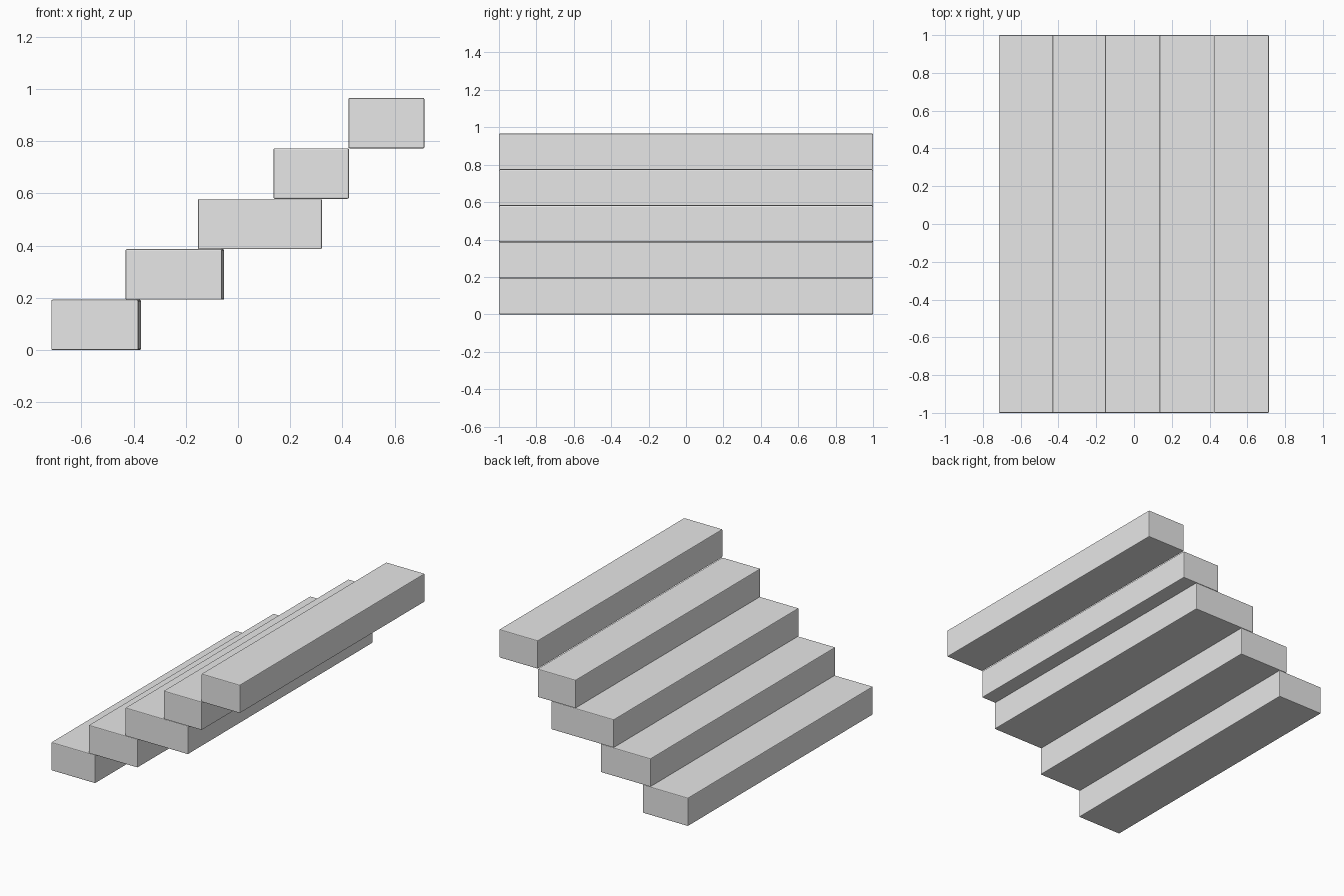
import bpy
import bmesh

cube = bpy.data.objects.get("Cube")
if cube:
    bpy.data.objects.remove(cube, do_unlink=True)

# Single plain grey for every tread
grey = bpy.data.materials.new("light_grey")
grey.use_nodes = True
grey.diffuse_color = (0.8, 0.8, 0.8, 1)
grey.node_tree.nodes["Principled BSDF"].inputs["Base Color"].default_value = (0.8, 0.8, 0.8, 1)

RISE = 0.1932


def make_step(name, level, left, right_front, right_back):
    """Block tread whose right side may taper slightly from back to front."""
    bm = bmesh.new()
    bmesh.ops.create_cube(bm, size=2)
    for v in bm.verts:
        right = right_back if v.co.y > 0 else right_front
        v.co.x = right if v.co.x > 0 else left
        v.co.z = RISE * (level + (v.co.z > 0))
    mesh = bpy.data.meshes.new(name)
    bm.to_mesh(mesh)
    bm.free()
    mesh.materials.append(grey)
    step = bpy.data.objects.new(name, mesh)
    bpy.context.collection.objects.link(step)
    # Slightly softened edges
    bevel = step.modifiers.new("soft_edges", 'BEVEL')
    bevel.width = 0.005
    bevel.segments = 2
    return step


# Treads from bottom to top: left edge, right edge at front, right edge at back
treads = [
    ("bottom_step", -0.715, -0.382, -0.372),
    ("second_step", -0.431, -0.061, -0.053),
    ("middle_step", -0.153, 0.321, 0.321),
    ("fourth_step", 0.136, 0.425, 0.425),
    ("top_step", 0.423, 0.714, 0.714),
]
for level, (name, left, front, back) in enumerate(treads):
    make_step(name, level, left, front, back)
